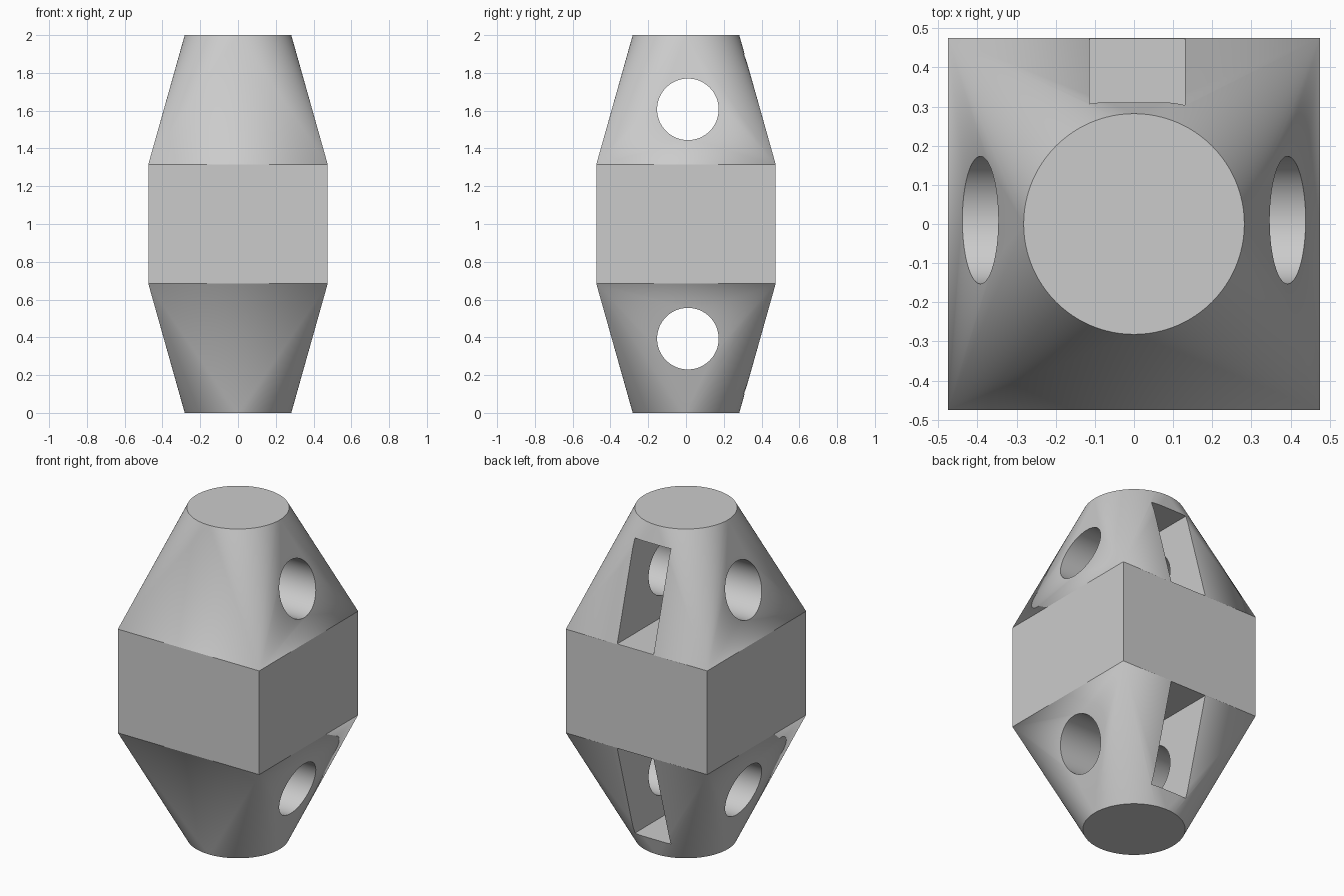
import bpy, bmesh, math
from mathutils import Matrix

cube = bpy.data.objects.get("Cube")
if cube:
    bpy.data.objects.remove(cube, do_unlink=True)

HALF, RADIUS, HEIGHT = 0.475, 0.282, 2.0
BAND_LOW, BAND_HIGH = 0.685, 1.315
QUARTER = 24  # segments per quarter of the round ends

grey = bpy.data.materials.new("Light grey")
colour = (0.6, 0.6, 0.6, 1)
grey.use_nodes = True
grey.diffuse_color = colour
grey.node_tree.nodes["Principled BSDF"].inputs["Base Color"].default_value = colour


def make_object(name, bm):
    bmesh.ops.recalc_face_normals(bm, faces=bm.faces)
    mesh = bpy.data.meshes.new(name)
    bm.to_mesh(mesh)
    bm.free()
    mesh.materials.append(grey)
    obj = bpy.data.objects.new(name, mesh)
    bpy.context.collection.objects.link(obj)
    return obj


def square_to_round(bm, square, z):
    """Taper from the square band to a round end, one fan per corner."""
    count = 4 * QUARTER
    ring = []
    for i in range(count):
        a = 2 * math.pi * i / count
        ring.append(bm.verts.new((RADIUS * math.cos(a), RADIUS * math.sin(a), z)))
    for k in range(4):
        for i in range(k * QUARTER, (k + 1) * QUARTER):
            bm.faces.new((square[k], ring[i], ring[(i + 1) % count]))
        bm.faces.new((square[k], ring[(k + 1) * QUARTER % count], square[(k + 1) % 4]))
    bm.faces.new(ring)


# Body: square middle band with tapered round ends
bm = bmesh.new()
corners = [(HALF, HALF), (-HALF, HALF), (-HALF, -HALF), (HALF, -HALF)]
low = [bm.verts.new((x, y, BAND_LOW)) for x, y in corners]
high = [bm.verts.new((x, y, BAND_HIGH)) for x, y in corners]
for k in range(4):
    n = (k + 1) % 4
    bm.faces.new((low[k], low[n], high[n], high[k]))
square_to_round(bm, low, 0)
square_to_round(bm, high, HEIGHT)
body = make_object("block_body", bm)


def cut(bm):
    cutter = make_object("cutter", bm)
    cutter.hide_render = True
    mod = body.modifiers.new("cut", 'BOOLEAN')
    mod.operation = 'DIFFERENCE'
    mod.solver = 'EXACT'
    mod.object = cutter
    bpy.ops.object.modifier_apply(modifier=mod.name)
    bpy.data.objects.remove(cutter, do_unlink=True)


bpy.ops.object.select_all(action='DESELECT')
body.select_set(True)
bpy.context.view_layer.objects.active = body

# Rear slots and cross holes, the same at both ends
for z in (0.393, HEIGHT - 0.393):
    bm = bmesh.new()
    slot = Matrix.Translation((0.008, 0.175, z)) @ Matrix.Diagonal((0.244, 0.85, 0.58, 1))
    bmesh.ops.create_cube(bm, size=1, matrix=slot)
    cut(bm)
    bm = bmesh.new()
    hole = Matrix.Translation((0, 0.01, z)) @ Matrix.Rotation(math.pi / 2, 4, 'Y')
    bmesh.ops.create_cone(bm, cap_ends=True, segments=64, radius1=0.163,
                          radius2=0.163, depth=1.5, matrix=hole)
    cut(bm)

bpy.ops.object.shade_smooth_by_angle(angle=math.radians(10))
